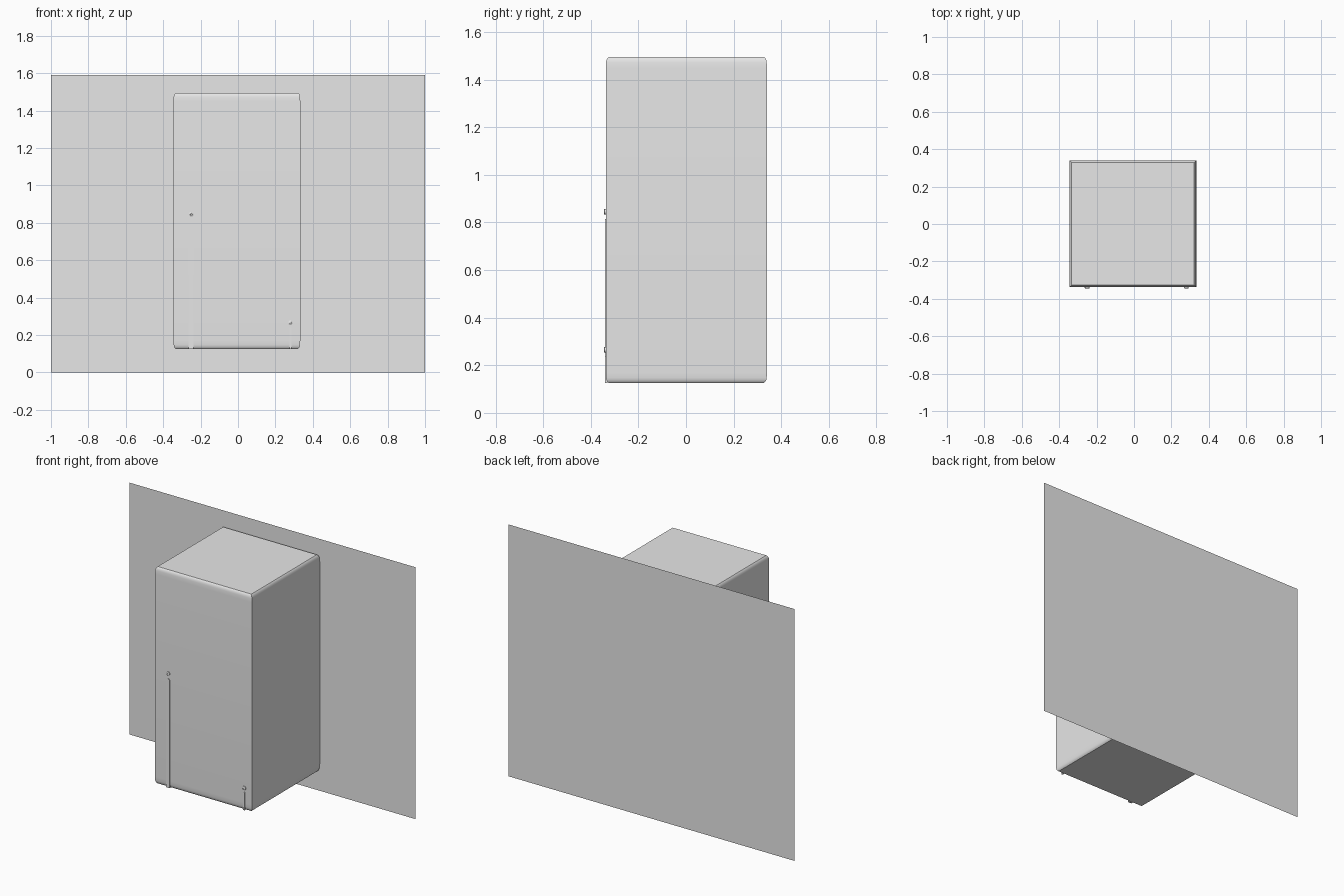
import bpy, bmesh
from math import sin, cos, pi

cube = bpy.data.objects.get("Cube")
if cube:
    bpy.data.objects.remove(cube, do_unlink=True)

# One plain grey for everything
grey = bpy.data.materials.new("light grey")
grey.use_nodes = True
grey.diffuse_color = (0.8, 0.8, 0.8, 1)
grey.node_tree.nodes["Principled BSDF"].inputs["Base Color"].default_value = (0.8, 0.8, 0.8, 1)

LEFT, RIGHT, FRONT, BACK = -0.345, 0.333, -0.337, 0.34
BOTTOM, TOP = 0.126, 1.495


def finish(name, bm, smooth=True):
    bmesh.ops.recalc_face_normals(bm, faces=bm.faces)
    mesh = bpy.data.meshes.new(name)
    bm.to_mesh(mesh)
    bm.free()
    mesh.materials.append(grey)
    obj = bpy.data.objects.new(name, mesh)
    bpy.context.collection.objects.link(obj)
    if smooth:
        bpy.ops.object.select_all(action='DESELECT')
        obj.select_set(True)
        bpy.context.view_layer.objects.active = obj
        bpy.ops.object.shade_smooth_by_angle(angle=0.7)
    return obj


def loft(name, rings):
    """Skin a stack of equal-sized point loops and cap both ends."""
    bm = bmesh.new()
    loops = [[bm.verts.new(p) for p in ring] for ring in rings]
    n = len(loops[0])
    for a, b in zip(loops, loops[1:]):
        for i in range(n):
            j = (i + 1) % n
            bm.faces.new((a[i], a[j], b[j], b[i]))
    bm.faces.new(loops[0])
    bm.faces.new(loops[-1])
    return finish(name, bm)


# Wall panel: a single thin sheet behind the cabinet
bm = bmesh.new()
bm.faces.new([bm.verts.new(p) for p in
              ((-1, 0.345, 0), (1, 0.345, 0), (1, 0.345, 1.59), (-1, 0.345, 1.59))])
finish("back_wall", bm, smooth=False)

# Cabinet: square column with softened top and bottom rims
rim = [(0, 0.012), (0.005, 0.007), (0.012, 0.003), (0.022, 0.001), (0.045, 0)]
levels = [(BOTTOM + h, s) for h, s in rim] + [(TOP - h, s) for h, s in reversed(rim)]
loft("cabinet", [[(LEFT + s, FRONT + s, z), (RIGHT - s, FRONT + s, z),
                  (RIGHT - s, BACK - s, z), (LEFT + s, BACK - s, z)] for z, s in levels])


# Fittings on the front: a round stud above a raised strip with a rounded top
def stud(name, x, z):
    profile = [(0.012, FRONT + 0.005), (0.012, -0.343), (0.009, -0.345),
               (0.006, -0.345), (0.005, -0.343)]
    loft(name, [[(x + r * cos(2 * pi * i / 16), y, z + r * sin(2 * pi * i / 16))
                 for i in range(16)] for r, y in profile])


def strip(name, x, top, half):
    arch = [(x + half * cos(pi * i / 8), top - half + half * sin(pi * i / 8)) for i in range(9)]
    outline = [(x - half, BOTTOM), (x + half, BOTTOM)] + arch
    loft(name, [[(px, y, pz) for px, pz in outline] for y in (FRONT + 0.008, FRONT - 0.004)])


stud("upper_stud", -0.25, 0.845)
strip("long_strip", -0.252, 0.815, 0.013)
stud("lower_stud", 0.28, 0.265)
strip("short_strip", 0.28, 0.24, 0.005)
